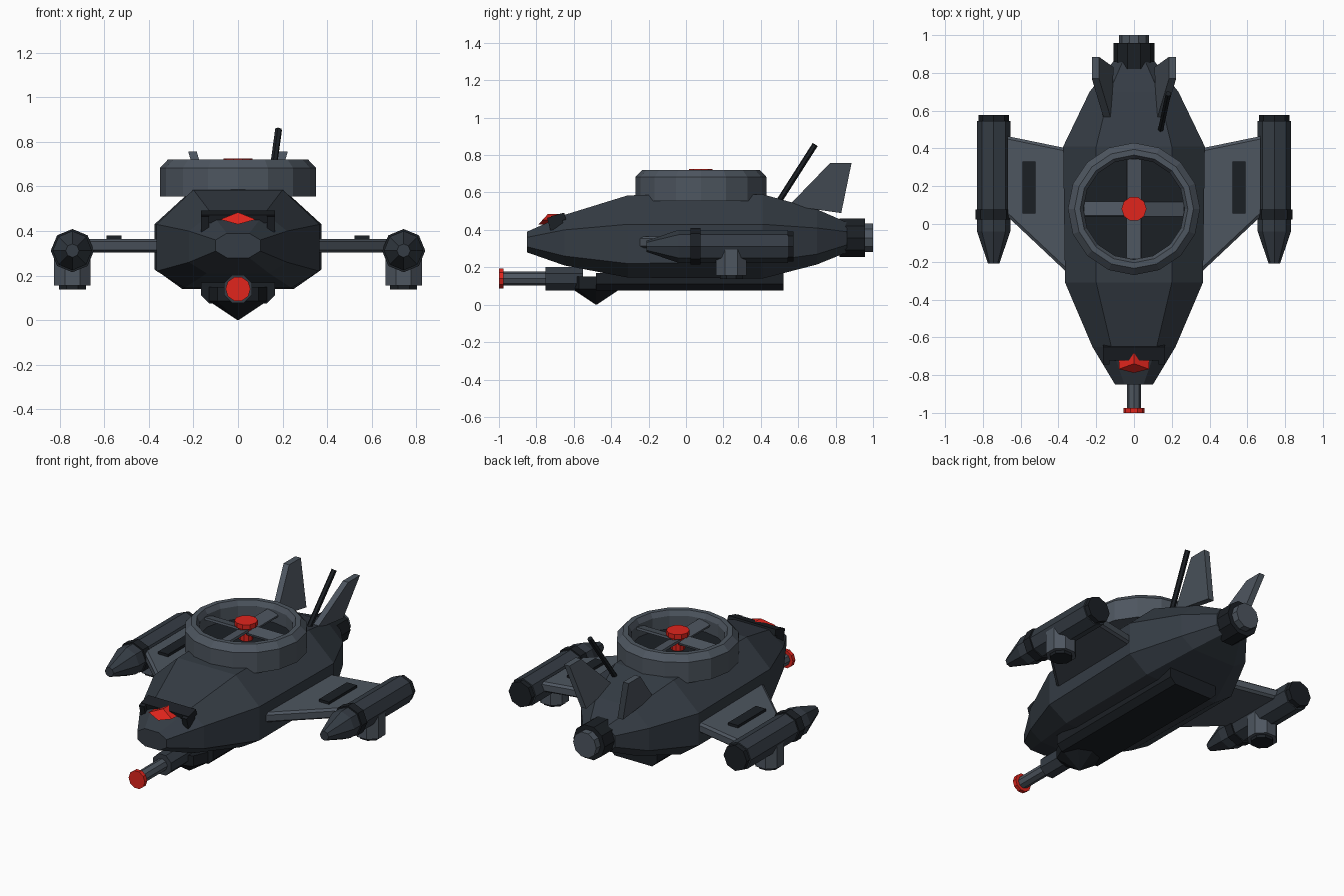
import bpy, bmesh
from math import cos, sin, pi, radians
from mathutils import Vector, Matrix

if "Cube" in bpy.data.objects:
    bpy.data.objects.remove(bpy.data.objects["Cube"])


def material(name, rgb):
    m = bpy.data.materials.new(name)
    m.diffuse_color = (*rgb, 1)
    m.use_nodes = True
    m.node_tree.nodes["Principled BSDF"].inputs["Base Color"].default_value = m.diffuse_color
    return m


HULL = material("hull_grey", (0.035, 0.045, 0.058))
LIGHT = material("light_grey", (0.075, 0.092, 0.115))
DARK = material("dark_grey", (0.011, 0.014, 0.018))
RED = material("red", (0.75, 0.018, 0.012))


def finish(name, bm, mat, mirror=False):
    bmesh.ops.recalc_face_normals(bm, faces=bm.faces)
    me = bpy.data.meshes.new(name)
    bm.to_mesh(me)
    bm.free()
    me.materials.append(mat)
    ob = bpy.data.objects.new(name, me)
    bpy.context.collection.objects.link(ob)
    if mirror:
        ob.modifiers.new("mirror", 'MIRROR').use_mirror_merge = False
    return ob


def loft(name, rings, mat, mirror=False):
    """Skin a list of equal-length vertex rings and cap both ends."""
    bm = bmesh.new()
    vs = [[bm.verts.new(p) for p in ring] for ring in rings]
    n = len(vs[0])
    for a, b in zip(vs, vs[1:]):
        for i in range(n):
            j = (i + 1) % n
            bm.faces.new((a[i], a[j], b[j], b[i]))
    bm.faces.new(vs[0])
    bm.faces.new(vs[-1])
    return finish(name, bm, mat, mirror)


def turn(name, axis, centre, profile, n, mat, mirror=False, phase=0):
    """Turned part: profile is (radius, position along axis)."""
    u, v = centre
    rings = []
    for r, t in profile:
        ring = []
        for i in range(n):
            a = phase + 2 * pi * i / n
            p, q = u + r * cos(a), v + r * sin(a)
            ring.append((p, t, q) if axis == 'Y' else (p, q, t))
        rings.append(ring)
    return loft(name, rings, mat, mirror)


def box(name, lo, hi, mat, mirror=False, tilt=None):
    bm = bmesh.new()
    lo, hi = Vector(lo), Vector(hi)
    c = (lo + hi) / 2
    rot = Matrix.Rotation(radians(tilt[0]), 4, tilt[1]) if tilt else Matrix()
    bmesh.ops.create_cube(bm, size=1, matrix=Matrix.Translation(c) @ rot @ Matrix.Diagonal((*(hi - lo), 1)))
    return finish(name, bm, mat, mirror)


# Hull: octagonal sections (y, top half-width, side, bottom, z top, upper, lower, bottom)
sections = [
    (-0.85, 0.05, 0.10, 0.05, 0.39, 0.36, 0.31, 0.28),
    (-0.65, 0.12, 0.22, 0.14, 0.48, 0.40, 0.26, 0.21),
    (-0.31, 0.20, 0.365, 0.24, 0.585, 0.43, 0.22, 0.145),
    (0.41, 0.20, 0.375, 0.25, 0.59, 0.43, 0.23, 0.14),
    (0.70, 0.13, 0.235, 0.15, 0.51, 0.41, 0.27, 0.215),
    (0.86, 0.06, 0.11, 0.06, 0.44, 0.39, 0.32, 0.28),
]
rings = []
for y, t, s, b, z1, z2, z3, z4 in sections:
    half = [(t, z1), (s, z2), (s, z3), (b, z4)]
    rings.append([(x, y, z) for x, z in half] + [(-x, y, z) for x, z in reversed(half)])
loft("hull", rings, HULL)

# Keel tray under the hull
keel = [(0.165, 0.17), (0.165, 0.11), (0.13, 0.075), (-0.13, 0.075), (-0.165, 0.11), (-0.165, 0.17)]
loft("keel", [[(x, y, z) for x, z in keel] for y in (-0.48, 0.52)], DARK)
turn("belly_sensor", 'Z', (0, -0.48), [(0.13, 0.15), (0.13, 0.085), (0.002, 0)], 8, DARK)

# Nose gun
turn("gun_mount", 'Y', (0, 0.14), [(0.068, -0.75), (0.068, -0.55)], 8, HULL, phase=pi / 8)
turn("gun_barrel", 'Y', (0, 0.14), [(0.037, -0.98), (0.037, -0.7)], 8, LIGHT)
turn("gun_muzzle", 'Y', (0, 0.14), [(0.056, -1.0), (0.056, -0.975)], 10, RED)

# Visor: hood bar with side legs over a red lens
box("visor_hood", (-0.165, -0.72, 0.445), (0.165, -0.645, 0.483), DARK, tilt=(15, 'X'))
box("visor_leg", (0.13, -0.735, 0.405), (0.165, -0.66, 0.475), DARK, True, tilt=(15, 'X'))
lens = [(-0.08, 0.452), (0, 0.484), (0.08, 0.452), (0, 0.43)]
loft("visor_lens", [[(x, y - (z - 0.45) * -0.9, z) for x, z in lens] for y in (-0.77, -0.68)], RED)

# Lift fan on top
FY = 0.08
turn("fan_shroud", 'Z', (0, FY), [(0.35, 0.555), (0.35, 0.683), (0.315, 0.72), (0.285, 0.72),
                                  (0.268, 0.69), (0.268, 0.60)], 16, LIGHT)
turn("fan_floor", 'Z', (0, FY), [(0.268, 0.59), (0.268, 0.61)], 16, DARK)
for i in range(4):
    blade = box(f"fan_blade_{i + 1}", (0.03, -0.039, 0.663), (0.265, 0.039, 0.677), LIGHT, tilt=(14, 'X'))
    blade.location.y = FY
    blade.rotation_euler.z = i * pi / 2
turn("fan_hub", 'Z', (0, FY), [(0.04, 0.61), (0.04, 0.695), (0.066, 0.695), (0.066, 0.725)], 10, RED)

# Wings and their dark vents
plan = [(0.33, 0.40), (0.66, 0.465), (0.70, 0.46), (0.70, 0.01), (0.66, 0.05), (0.33, -0.28)]
plan = [(0.33, 0.395), (0.67, 0.465), (0.67, 0.04), (0.33, -0.28)]
inset = [(0.33, 0.38), (0.67, 0.45), (0.67, 0.06), (0.33, -0.26)]
loft("wing", [[(x, y, z) for x, y in p] for p, z in
              ((inset, 0.303), (plan, 0.315), (plan, 0.353), (inset, 0.365))], LIGHT, True)
box("wing_vent", (0.522, 0.055, 0.355), (0.59, 0.33, 0.381), DARK, True)

# Wing-tip pods
POD = (0.743, 0.312)
turn("pod_body", 'Y', POD, [(0.03, -0.21), (0.088, -0.04), (0.088, 0.545)], 8, HULL, True)
turn("pod_band", 'Y', POD, [(0.097, 0.024), (0.097, 0.078)], 8, DARK, True)
turn("pod_exhaust", 'Y', POD, [(0.08, 0.53), (0.08, 0.576)], 8, DARK, True)
turn("pod_thruster", 'Z', (POD[0], 0.243), [(0.088, 0.31), (0.088, 0.155)], 8, LIGHT, True, pi / 8)
turn("pod_thruster_nozzle", 'Z', (POD[0], 0.243), [(0.066, 0.2), (0.066, 0.137)], 8, DARK, True, pi / 8)

# Tail engine
turn("tail_engine", 'Y', (0, 0.357), [(0.108, 0.82), (0.108, 0.957)], 10, DARK)
turn("tail_nozzle", 'Y', (0, 0.357), [(0.08, 0.9), (0.08, 1.0)], 10, LIGHT)

# Outward-leaning tail fins
fin = [(0.55, 0.53), (0.77, 0.757), (0.885, 0.757), (0.83, 0.49)]
loft("tail_fin", [[(0.127 + d + (z - 0.49) * 0.29, y, z) for y, z in fin] for d in (-0.019, 0.019)], LIGHT, True)

# Antenna
a, b = Vector((0.14, 0.495, 0.55)), Vector((0.182, 0.69, 0.855))
bm = bmesh.new()
bmesh.ops.create_cone(bm, cap_ends=True, segments=6, radius1=0.016, radius2=0.016, depth=(b - a).length,
                      matrix=Matrix.Translation((a + b) / 2) @ (b - a).to_track_quat('Z', 'Y').to_matrix().to_4x4())
finish("antenna", bm, DARK)
